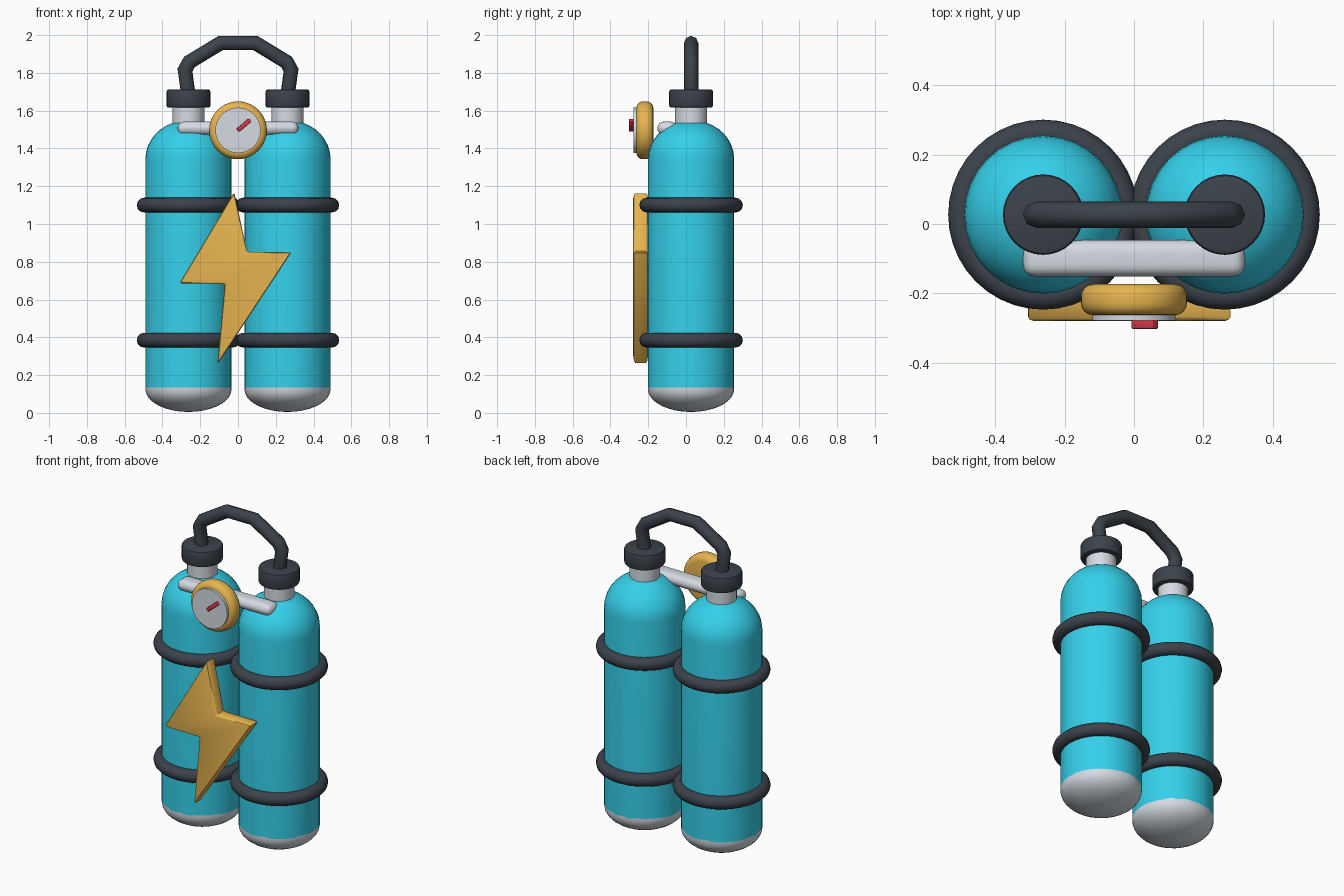
import bpy, bmesh, math
from mathutils import Vector

if "Cube" in bpy.data.objects:
    bpy.data.objects.remove(bpy.data.objects["Cube"])

CY = 0.027  # depth centre of the tanks


def material(name, rgb):
    m = bpy.data.materials.new(name)
    m.diffuse_color = (*rgb, 1)
    m.use_nodes = True
    m.node_tree.nodes["Principled BSDF"].inputs["Base Color"].default_value = m.diffuse_color
    return m


TEAL = material("teal paint", (0.035, 0.63, 0.82))
DARK = material("dark rubber", (0.045, 0.055, 0.07))
GOLD = material("yellow", (0.80, 0.46, 0.08))
LIGHT = material("light metal", (0.66, 0.71, 0.76))
RED = material("red", (0.7, 0.04, 0.07))


def finish(ob, name, mat, bevel=0, segments=3, angle=35):
    ob.name = name
    ob.data.materials.append(mat)
    bpy.ops.object.select_all(action='DESELECT')
    ob.select_set(True)
    bpy.context.view_layer.objects.active = ob
    if bevel:
        b = ob.modifiers.new("bevel", 'BEVEL')
        b.width, b.segments, b.limit_method = bevel, segments, 'ANGLE'
        bpy.ops.object.modifier_apply(modifier="bevel")
    bpy.ops.object.shade_smooth_by_angle(angle=math.radians(angle))
    return ob


def from_bmesh(bm, name):
    bmesh.ops.recalc_face_normals(bm, faces=bm.faces)
    me = bpy.data.meshes.new(name)
    bm.to_mesh(me)
    bm.free()
    ob = bpy.data.objects.new(name, me)
    bpy.context.collection.objects.link(ob)
    return ob


def lathe(name, profile, x, mat, sides=32):
    bm = bmesh.new()
    vs = [bm.verts.new((r, 0, z)) for r, z in profile]
    es = [bm.edges.new(p) for p in zip(vs, vs[1:])]
    bmesh.ops.spin(bm, geom=vs + es, axis=(0, 0, 1), cent=(0, 0, 0),
                   angle=math.tau, steps=sides)
    bmesh.ops.remove_doubles(bm, verts=bm.verts, dist=1e-4)
    ob = from_bmesh(bm, name)
    ob.location = (x, CY, 0)
    return finish(ob, name, mat)


def cylinder(name, r, depth, loc, mat, bevel=0, rot=(0, 0, 0), sides=32, segments=3):
    bpy.ops.mesh.primitive_cylinder_add(vertices=sides, radius=r, depth=depth,
                                        location=loc, rotation=rot)
    return finish(bpy.context.object, name, mat, bevel, segments)


def box(name, size, loc, mat, bevel, rot=(0, 0, 0), segments=3):
    bpy.ops.mesh.primitive_cube_add(size=1, location=loc, rotation=rot)
    ob = bpy.context.object
    ob.scale = size
    bpy.ops.object.transform_apply(location=False, rotation=False, scale=True)
    return finish(ob, name, mat, bevel, segments)


# Twin tanks with domed tops, end caps, necks, valve caps and straps
quarter = [math.radians(a) for a in range(0, 91, 10)]
for side, x in (("left", -0.262), ("right", 0.262)):
    dome = [(0.228 * math.cos(a), 1.345 + 0.205 * math.sin(a)) for a in quarter]
    lathe(side + "_tank", [(0.228, 0.135)] + dome, x, TEAL)
    base = [(0.228 * math.cos(a), 0.125 - 0.12 * math.sin(a)) for a in quarter]
    lathe(side + "_base_cap", [(0, 0.14), (0.228, 0.14)] + base, x, LIGHT)
    cylinder(side + "_neck", 0.085, 0.15, (x, CY, 1.56), LIGHT)
    cylinder(side + "_valve_cap", 0.116, 0.097, (x, CY, 1.664), DARK, 0.012, segments=2)
    for level, z in (("lower", 0.385), ("upper", 1.10)):
        bpy.ops.mesh.primitive_torus_add(major_radius=0.235, minor_radius=0.039,
                                         major_segments=40, minor_segments=12,
                                         location=(x, CY, z))
        finish(bpy.context.object, f"{side}_{level}_strap", DARK, angle=60)

# Hose arching between the valves: an octagonal section mitred along the path
half = [(-0.262, 1.68), (-0.281, 1.815), (-0.257, 1.858), (-0.092, 1.958)]
path = [Vector((x, 0, z)) for x, z in half + [(-x, z) for x, z in half[::-1]]]
bm = bmesh.new()
rings = []
for i, p in enumerate(path):
    a = (p - path[max(i - 1, 0)]).normalized()
    b = (path[min(i + 1, len(path) - 1)] - p).normalized()
    t = (a + b).normalized()
    normal = Vector((-t.z, 0, t.x))
    stretch = 1 / max(t.dot(a), t.dot(b))
    rings.append([bm.verts.new(p + normal * (0.038 * stretch * math.cos(k * math.tau / 8))
                               + Vector((0, 0.038 * math.sin(k * math.tau / 8), 0)))
                  for k in range(8)])
for r0, r1 in zip(rings, rings[1:]):
    for k in range(8):
        bm.faces.new((r0[k], r0[(k + 1) % 8], r1[(k + 1) % 8], r1[k]))
bm.faces.new(rings[0])
bm.faces.new(rings[-1])
hose = from_bmesh(bm, "hose")
hose.location.y = CY
finish(hose, "hose", DARK, angle=50)

# Crossbar manifold
box("crossbar", (0.64, 0.105, 0.07), (0, -0.099, 1.507), LIGHT, 0.034, segments=4)

# Pressure gauge: housing, dial and needle
face_front = (math.pi / 2, 0, 0)
cylinder("gauge_housing", 0.153, 0.09, (0, -0.218, 1.496), GOLD, 0.035, face_front, 40, 4)
cylinder("gauge_dial", 0.12, 0.03, (0, -0.263, 1.496), LIGHT, 0, face_front, 40)
box("gauge_needle", (0.085, 0.026, 0.022), (0.031, -0.29, 1.523), RED, 0.004,
    (0, math.radians(-40), 0), 2)

# Lightning bolt plate
outline = [(-0.02, 1.168), (0.048, 0.853), (0.283, 0.85),
           (-0.109, 0.258), (-0.07, 0.683), (-0.31, 0.686)]
bm = bmesh.new()
front = bm.faces.new([bm.verts.new((x, -0.28, z)) for x, z in outline])
ext = bmesh.ops.extrude_face_region(bm, geom=[front], use_keep_orig=True)
for v in ext["geom"]:
    if isinstance(v, bmesh.types.BMVert):
        v.co.y = -0.2
finish(from_bmesh(bm, "lightning_bolt"), "lightning_bolt", GOLD, 0.012, 2)
